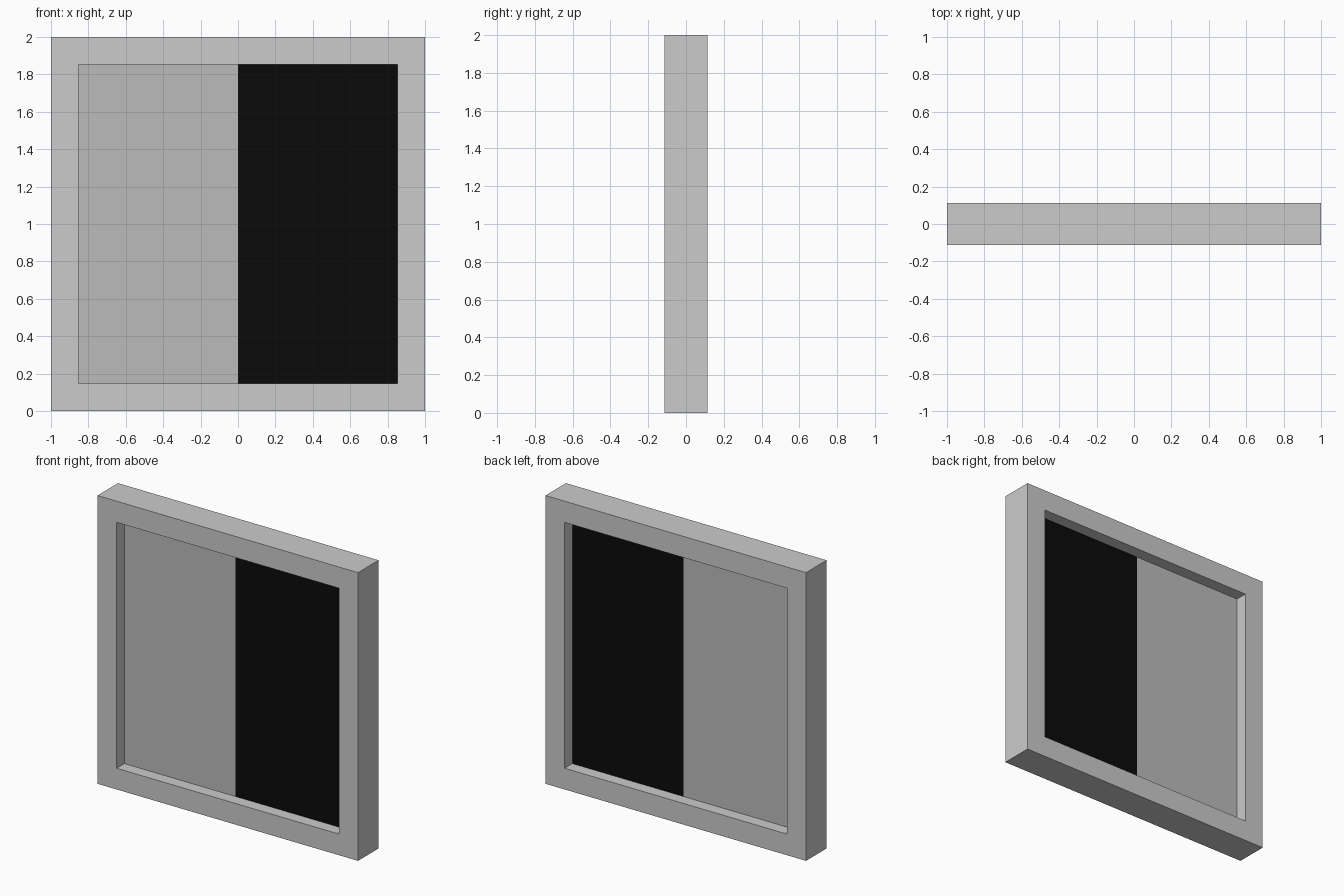
import bpy, bmesh

if "Cube" in bpy.data.objects:
    bpy.data.objects.remove(bpy.data.objects["Cube"])

W, IN = 1.0, 0.853      # outer and inner half sizes
DEPTH, PANE = 0.1125, 0.028  # half thickness of frame and panes
CZ = 1.0


def material(name, v):
    m = bpy.data.materials.new(name)
    m.diffuse_color = (v, v, v, 1)
    m.use_nodes = True
    m.node_tree.nodes["Principled BSDF"].inputs["Base Color"].default_value = m.diffuse_color
    return m


def finish(name, bm, mat=None):
    bmesh.ops.recalc_face_normals(bm, faces=bm.faces)
    me = bpy.data.meshes.new(name)
    bm.to_mesh(me)
    bm.free()
    ob = bpy.data.objects.new(name, me)
    bpy.context.collection.objects.link(ob)
    if mat:
        me.materials.append(mat)
    return ob


# Square frame: outer and inner loops, front and back, bridged into a ring
bm = bmesh.new()
corners = [(-1, -1), (1, -1), (1, 1), (-1, 1)]
loops = [[bm.verts.new((sx * r, y, CZ + sz * r)) for sx, sz in corners]
         for r, y in ((W, -DEPTH), (W, DEPTH), (IN, DEPTH), (IN, -DEPTH))]
for k in range(4):
    a, b = loops[k], loops[(k + 1) % 4]
    for i in range(4):
        j = (i + 1) % 4
        bm.faces.new((a[i], a[j], b[j], b[i]))
finish("window_frame", bm)


# Two recessed panes meeting at the centre
def pane(name, x0, x1, mat):
    bm = bmesh.new()
    bmesh.ops.create_cube(bm, size=1)
    bmesh.ops.scale(bm, vec=(x1 - x0, 2 * PANE, 2 * IN), verts=bm.verts)
    bmesh.ops.translate(bm, vec=((x0 + x1) / 2, 0, CZ), verts=bm.verts)
    finish(name, bm, mat)


pane("grey_pane", -IN, 0, material("pane_grey", 0.5))
pane("black_pane", 0, IN, material("pane_black", 0.003))
